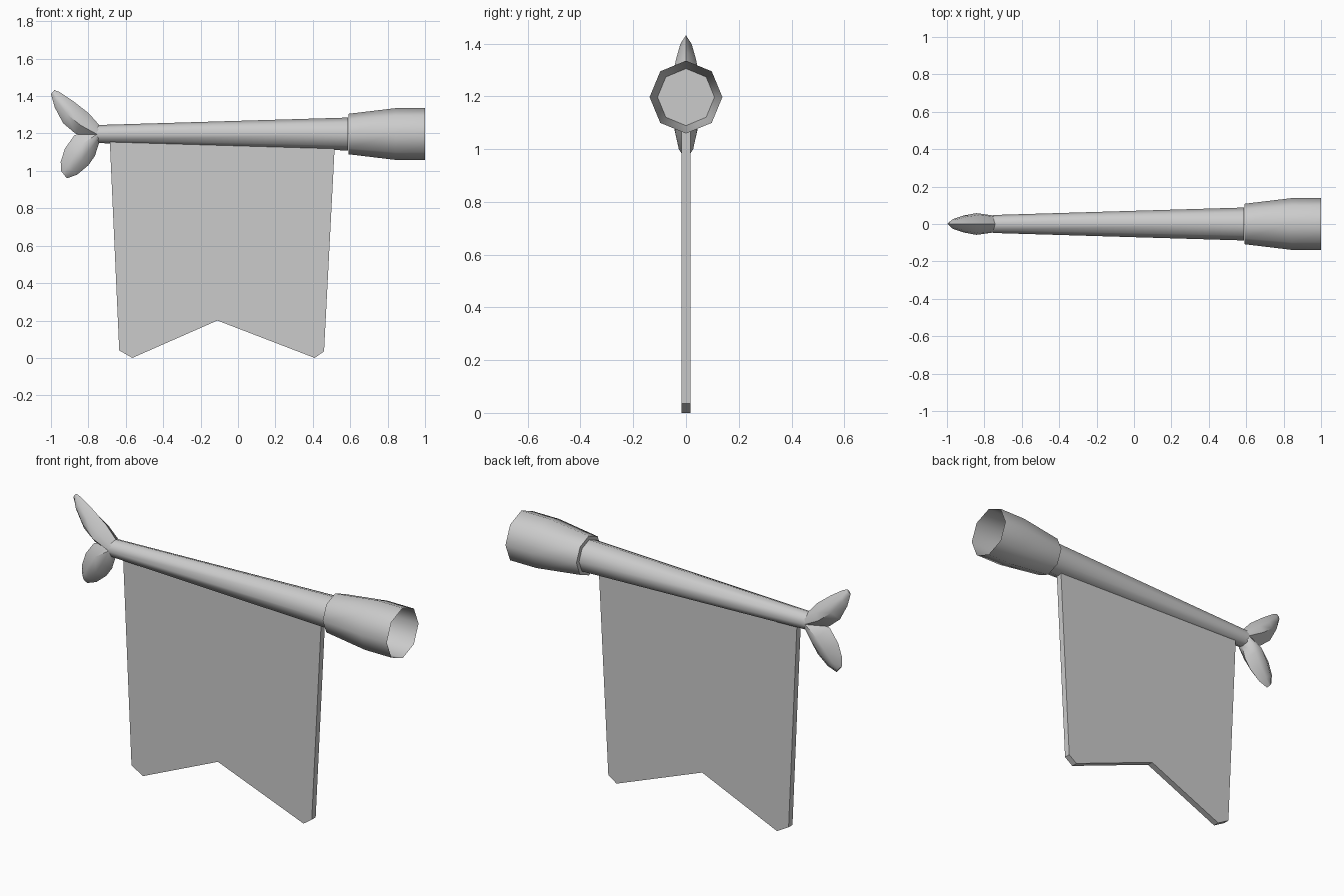
import bpy, bmesh, math

if "Cube" in bpy.data.objects:
    bpy.data.objects.remove(bpy.data.objects["Cube"], do_unlink=True)

GREY = (0.6, 0.6, 0.6, 1)
mat = bpy.data.materials.new("plain grey")
mat.use_nodes = True
mat.diffuse_color = GREY
mat.node_tree.nodes["Principled BSDF"].inputs["Base Color"].default_value = GREY

AXIS_Z = 1.197


def finish(name, bm, angle=None):
    """Turn a bmesh into a named object, optionally smooth by angle."""
    bmesh.ops.recalc_face_normals(bm, faces=bm.faces)
    mesh = bpy.data.meshes.new(name)
    bm.to_mesh(mesh)
    bm.free()
    mesh.materials.append(mat)
    obj = bpy.data.objects.new(name, mesh)
    bpy.context.collection.objects.link(obj)
    if angle:
        bpy.ops.object.select_all(action="DESELECT")
        obj.select_set(True)
        bpy.context.view_layer.objects.active = obj
        bpy.ops.object.shade_smooth_by_angle(angle=math.radians(angle))
    return obj


def loft(rings, cap_start=True, cap_end=True):
    """Skin a list of equal-length point rings."""
    bm = bmesh.new()
    loops = [[bm.verts.new(p) for p in ring] for ring in rings]
    n = len(loops[0])
    for a, b in zip(loops, loops[1:]):
        for i in range(n):
            j = (i + 1) % n
            bm.faces.new((a[i], a[j], b[j], b[i]))
    if cap_start:
        bm.faces.new(loops[0])
    if cap_end:
        bm.faces.new(loops[-1])
    return bm


def octagon(x, r):
    return [(x, r * math.sin(i * math.pi / 4), AXIS_Z + r * math.cos(i * math.pi / 4))
            for i in range(8)]


def leaf_ring(outer, inner, half_width):
    """Lens section with sharp ridges at its outer and inner edges."""
    section = [(0, 0), (0.28, 0.85), (0.6, 1), (1, 0), (0.6, -1), (0.28, -0.85)]
    return [(outer[0] + (inner[0] - outer[0]) * t, half_width * s,
             outer[1] + (inner[1] - outer[1]) * t) for t, s in section]


# Tapered pole
finish("pole", loft([octagon(-0.755, 0.048), octagon(0.588, 0.088)]), 50)

# Open flared socket, closed at its narrow end
finish("socket", loft([octagon(0.59, 0.108), octagon(0.84, 0.138), octagon(1, 0.138)],
                      cap_end=False), 50)

# Two leaf-shaped tail fins
upper = [((-0.74, 1.243), (-0.755, 1.16), 0.045),
         ((-0.80, 1.31), (-0.87, 1.20), 0.058),
         ((-0.88, 1.372), (-0.935, 1.255), 0.045),
         ((-0.955, 1.422), (-0.98, 1.34), 0.025),
         ((-0.982, 1.432), (-1.0, 1.41), 0.004)]
lower = [((-0.742, 1.152), (-0.755, 1.23), 0.045),
         ((-0.765, 1.08), (-0.875, 1.19), 0.055),
         ((-0.80, 1.03), (-0.925, 1.12), 0.046),
         ((-0.86, 0.98), (-0.948, 1.05), 0.032),
         ((-0.915, 0.96), (-0.946, 1.0), 0.01)]
for name, rows in (("upper_tail_fin", upper), ("lower_tail_fin", lower)):
    finish(name, loft([leaf_ring(*row) for row in rows]), 50)

# Hanging banner with a notched hem
outline = [(-0.686, 1.17), (-0.635, 0.04), (-0.565, 0), (-0.11, 0.2),
           (0.41, 0), (0.46, 0.035), (0.518, 1.15)]
finish("banner", loft([[(x, y, z) for x, z in outline] for y in (-0.017, 0.017)]))
